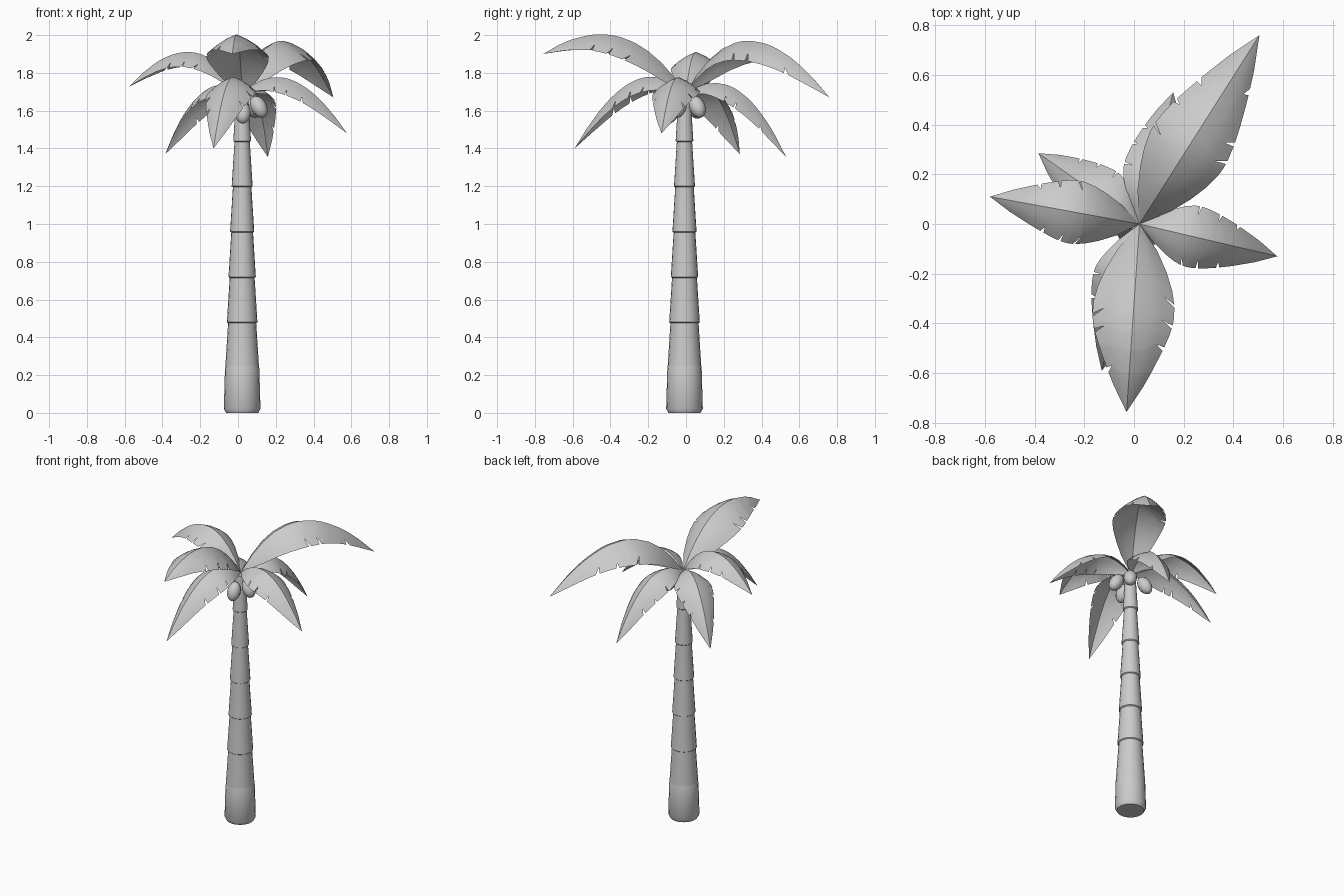
import bpy, bmesh, math
from mathutils import Vector, Matrix

if "Cube" in bpy.data.objects:
    bpy.data.objects.remove(bpy.data.objects["Cube"])

CX, CY = 0.022, -0.008   # trunk axis


def finish(bm, name, angle=35):
    me = bpy.data.meshes.new(name)
    bm.to_mesh(me)
    bm.free()
    ob = bpy.data.objects.new(name, me)
    bpy.context.collection.objects.link(ob)
    bpy.ops.object.select_all(action='DESELECT')
    ob.select_set(True)
    bpy.context.view_layer.objects.active = ob
    bpy.ops.object.shade_smooth_by_angle(angle=math.radians(angle))
    return ob


# Trunk: stacked tapering segments, each flaring over the one below
def trunk():
    prof = [(0.085, 0.0), (0.097, 0.022), (0.091, 0.235)]
    for i in range(1, 7):
        z = 0.24 * i
        r = 0.097 - 0.0085 * i
        prof += [(r + 0.001, z), (r, z + 0.014),
                 (r - 0.014, z + 0.235 if i < 6 else 1.68)]
    bm = bmesh.new()
    n = 20
    rings = []
    for r, z in prof:
        rings.append([bm.verts.new((CX + r * math.cos(2 * math.pi * k / n),
                                    CY + r * math.sin(2 * math.pi * k / n), z))
                      for k in range(n)])
    for a, b in zip(rings, rings[1:]):
        for k in range(n):
            bm.faces.new((a[k], a[(k + 1) % n], b[(k + 1) % n], b[k]))
    bm.faces.new(rings[0][::-1])
    bm.faces.new(rings[-1])
    finish(bm, "trunk", 30)


# Frond: arched midrib, two curved halves with slits cut into the edges
def frond(name, tip, mid_r, mid_z, half_w, slits_l, slits_r):
    base = Vector((CX, 0.0, 1.69))
    tip = Vector(tip)
    out = Vector((tip.x - base.x, tip.y - base.y, 0))
    length = out.length
    out.normalize()
    side = Vector((-out.y, out.x, 0))
    mid = base + out * mid_r
    mid.z = mid_z
    ctrl = (mid - 0.25 * (base + tip)) * 2

    def point(t, u, s):
        p = (1 - t) ** 2 * base + 2 * t * (1 - t) * ctrl + t * t * tip
        d = ((1 - t) * (ctrl - base) + t * (tip - ctrl)).normalized()
        nrm = d.cross(side)
        if nrm.z < 0:
            nrm.negate()
        w = half_w * max(0.0, math.sin(math.pi * t ** 0.88)) ** 0.8
        ang = 0.25 + 0.0 * u
        across = w * u * (1.06 - 0.06 * u)
        drop = w * (0.36 * u + 0.27 * u * u)
        return p + side * (s * across) - nrm * drop

    bm = bmesh.new()
    gap = 0.011
    us = (0.0, 0.36, 0.7, 1.0)
    ts = {i / 10 for i in range(11)}
    for t in slits_l + slits_r:
        ts = {v for v in ts if abs(v - t) > 0.03 or v in (0, 1)}
    for t in slits_l + slits_r:
        ts |= {t - gap, t, t + gap}
    ts = sorted(ts)
    ribs = [bm.verts.new(point(t, 0, 1)) for t in ts]
    for s, slits in ((1, slits_l), (-1, slits_r)):
        rows = []
        for t, rib in zip(ts, ribs):
            if t in (0, 1):
                rows.append([rib] * 4)
                continue
            row = [rib]
            for u in us[1:]:
                if t in slits and u == 1.0:
                    row.append(bm.verts.new(point(t - 0.03, 0.72, s)))
                elif t in slits or t + gap in slits or \
                        any(abs(t - q) < gap * 1.5 for q in slits):
                    uu = u if u == 1.0 else u * 0.95
                    lean = 0.03 if u == 0.7 else 0.0
                    row.append(bm.verts.new(point(t - lean, uu, s)))
                else:
                    row.append(bm.verts.new(point(t, u, s)))
            rows.append(row)
        for a, b in zip(rows, rows[1:]):
            for k in range(3):
                f = []
                for v in (a[k], b[k], b[k + 1], a[k + 1]):
                    if v not in f:
                        f.append(v)
                if len(f) > 2:
                    bm.faces.new(f if s < 0 else f[::-1])
    bmesh.ops.recalc_face_normals(bm, faces=bm.faces)
    if sum(f.normal.z * f.calc_area() for f in bm.faces) < 0:
        bmesh.ops.reverse_faces(bm, faces=bm.faces)
    finish(bm, name, 30)


trunk()

S1, S2, S3 = [0.46, 0.64, 0.77], [0.40, 0.55, 0.70], [0.50, 0.61, 0.83]
frond("frond_back_large", (0.505, 0.76, 1.67), 0.40, 1.97, 0.165, S1, S3)
frond("frond_front_large", (-0.03, -0.757, 1.90), 0.35, 1.99, 0.165, S2, S3)
frond("frond_left", (-0.58, 0.11, 1.725), 0.28, 1.91, 0.128, S2, S1)
frond("frond_right", (0.577, -0.13, 1.48), 0.27, 1.762, 0.125, S1, S2)
frond("frond_back_left", (-0.385, 0.285, 1.37), 0.25, 1.70, 0.12, S3, S1)
frond("frond_front_low", (-0.13, -0.59, 1.40), 0.29, 1.755, 0.13, S2, S1)
frond("frond_back_low", (0.158, 0.53, 1.355), 0.28, 1.71, 0.12, S1, S3)

# Coconuts hanging round the top of the trunk
for i, (x, y, z) in enumerate([(0.11, -0.04, 1.62), (0.08, 0.06, 1.62),
                               (0.025, -0.08, 1.59), (-0.045, 0.05, 1.615)]):
    bm = bmesh.new()
    bmesh.ops.create_uvsphere(bm, u_segments=14, v_segments=10, radius=1)
    axis = Vector((x - CX, y - CY, -0.16))
    rot = Vector((0, 0, -1)).rotation_difference(axis).to_matrix().to_4x4()
    bm.transform(Matrix.Translation((x, y, z)) @ rot
                 @ Matrix.Diagonal((0.042, 0.042, 0.062, 1)))
    finish(bm, f"coconut_{i + 1}", 40)
